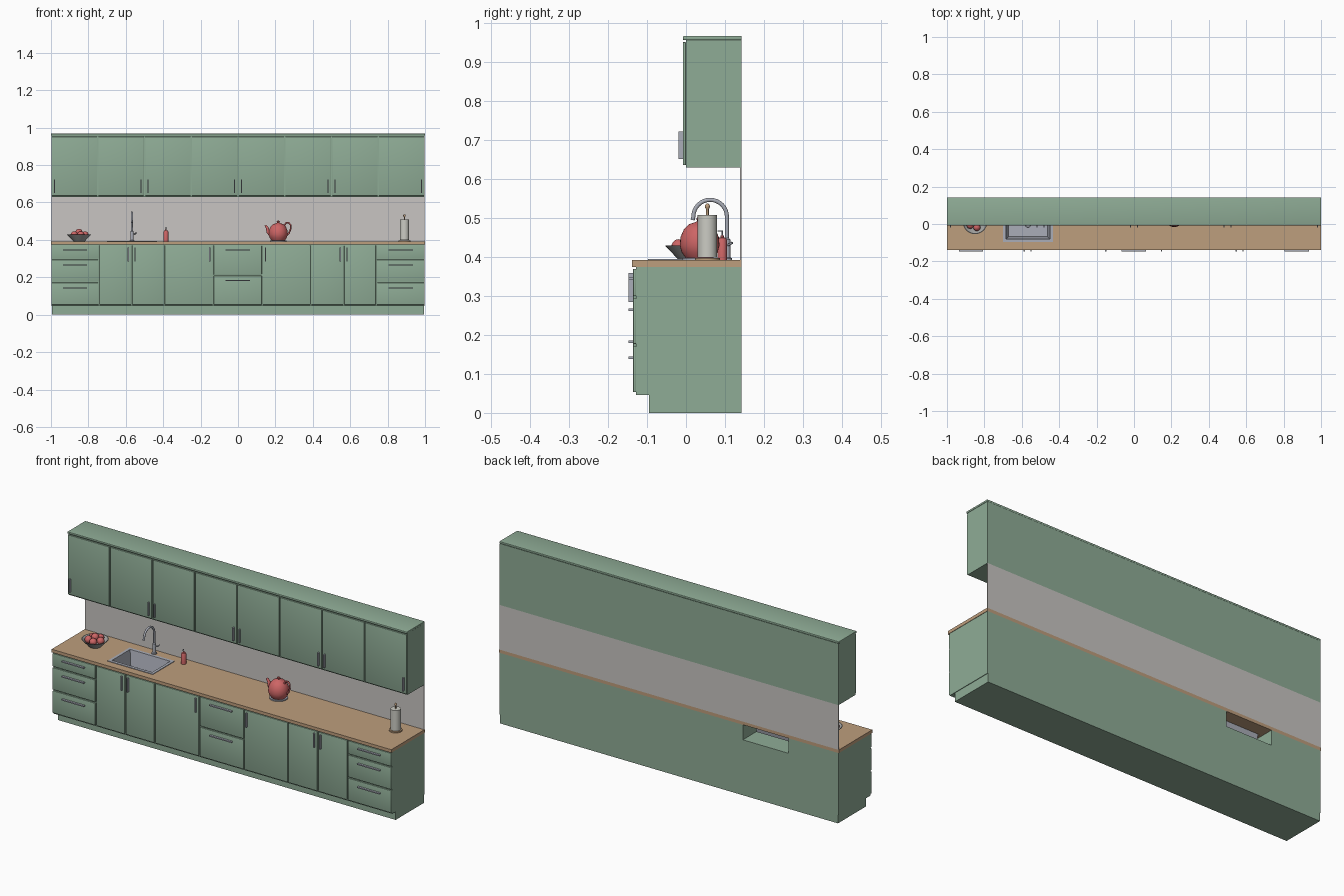
import bpy, bmesh, math
from mathutils import Vector

if "Cube" in bpy.data.objects:
    bpy.data.objects.remove(bpy.data.objects["Cube"])


def mat(name, rgb):
    m = bpy.data.materials.new(name)
    m.diffuse_color = (*rgb, 1)
    m.use_nodes = True
    m.node_tree.nodes["Principled BSDF"].inputs["Base Color"].default_value = m.diffuse_color
    return m


GREEN = mat("sage green", (0.275, 0.413, 0.305))
WOOD = mat("oak", (0.515, 0.342, 0.205))
WALL = mat("wall grey", (0.578, 0.558, 0.539))
STEEL = mat("steel", (0.40, 0.42, 0.48))
RED = mat("coral red", (0.61, 0.13, 0.13))
PAPER = mat("paper white", (0.60, 0.60, 0.55))
STONE = mat("bowl grey", (0.36, 0.36, 0.35))


def add(name, bm, material, smooth=False):
    bmesh.ops.recalc_face_normals(bm, faces=bm.faces)
    me = bpy.data.meshes.new(name)
    bm.to_mesh(me)
    bm.free()
    ob = bpy.data.objects.new(name, me)
    bpy.context.collection.objects.link(ob)
    me.materials.append(material)
    if smooth:
        shade(ob)
    return ob


def shade(ob):
    bpy.ops.object.select_all(action='DESELECT')
    bpy.context.view_layer.objects.active = ob
    ob.select_set(True)
    bpy.ops.object.shade_smooth_by_angle(angle=math.radians(40))


def box(name, x, y, z, material, bevel=0):
    bm = bmesh.new()
    bmesh.ops.create_cube(bm, size=1)
    for v in bm.verts:
        v.co = [lo + (c + 0.5) * (hi - lo) for c, (lo, hi) in zip(v.co, (x, y, z))]
    if bevel:
        bmesh.ops.bevel(bm, geom=bm.edges[:], offset=bevel, segments=3,
                        profile=0.5, affect='EDGES')
    return add(name, bm, material, bool(bevel))


def lathe(name, x, y, profile, material, steps=32):
    """Revolve (radius, z) points about a vertical axis."""
    bm = bmesh.new()
    vs = [bm.verts.new((x + r, y, z)) for r, z in profile]
    es = [bm.edges.new(p) for p in zip(vs, vs[1:])]
    bmesh.ops.spin(bm, geom=vs + es, cent=(x, y, 0), axis=(0, 0, 1),
                   angle=math.tau, steps=steps, use_duplicate=False)
    bmesh.ops.remove_doubles(bm, verts=bm.verts, dist=1e-5)
    return add(name, bm, material, True)


def tube(name, pts, radius, material, ends=(1, 1)):
    """Round tube along points, tapering from ends[0] to ends[1]."""
    cu = bpy.data.curves.new(name, 'CURVE')
    cu.dimensions = '3D'
    cu.bevel_depth, cu.bevel_resolution, cu.use_fill_caps = radius, 3, True
    sp = cu.splines.new('POLY')
    sp.points.add(len(pts) - 1)
    for i, p in enumerate(pts):
        t = i / (len(pts) - 1)
        sp.points[i].co = (*p, 1)
        sp.points[i].radius = ends[0] + (ends[1] - ends[0]) * t
    ob = bpy.data.objects.new(name, cu)
    bpy.context.collection.objects.link(ob)
    cu.materials.append(material)
    bpy.ops.object.select_all(action='DESELECT')
    bpy.context.view_layer.objects.active = ob
    ob.select_set(True)
    bpy.ops.object.convert(target='MESH')
    shade(bpy.context.object)


def cut(target, name, x, y, z):
    cutter = box(name, x, y, z, target.data.materials[0])
    cutter.hide_render = True
    cutter.display_type = 'WIRE'
    m = target.modifiers.new("opening", 'BOOLEAN')
    m.operation, m.solver, m.object = 'DIFFERENCE', 'EXACT', cutter


BACK = 0.143

# Carcasses, worktop, splashback, cornice
box("toe_kick", (-0.995, 0.995), (-0.095, BACK), (0, 0.046), GREEN)
base = box("base_carcass", (-0.998, 0.998), (-0.128, BACK), (0.046, 0.375), GREEN)
cut(base, "sink_recess_cutter", (-0.705, -0.435), (-0.1, 0.2), (0.295, 0.40))
top = box("worktop", (-1, 1), (-0.139, BACK), (0.375, 0.392), WOOD)
cut(top, "sink_hole_cutter", (-0.69, -0.445), (-0.085, 0.075), (0.36, 0.41))
box("splashback", (-0.998, 0.998), (0.139, BACK), (0.392, 0.63), WALL)
box("wall_carcass", (-0.998, 0.998), (0, BACK), (0.63, 0.957), GREEN)
box("cornice", (-1, 1), (-0.008, BACK), (0.957, 0.968), GREEN, 0.003)


def front(name, x, z, y):
    g = 0.003
    box(name, (x[0] + g, x[1] - g), (y - 0.008, y), (z[0] + g, z[1] - g), GREEN, 0.002)


def handle(x, z, y, w, h):
    box("handle", (x - w / 2, x + w / 2), (y - 0.019, y - 0.007),
        (z - h / 2, z + h / 2), STEEL)


# Wall doors: handles alternate left and right
for i in range(8):
    x0 = -1 + i * 0.25
    front("wall_door", (x0, x0 + 0.25), (0.633, 0.955), 0)
    handle(x0 + (0.018 if i % 2 == 0 else 0.232), 0.687, 0, 0.006, 0.07)

# Base units: doors (handle side) and drawer stacks (split heights)
xs = [-1, -0.743, -0.569, -0.395, -0.133, 0.13, 0.39, 0.565, 0.74, 1]
three, two = [0.05, 0.174, 0.297, 0.373], [0.05, 0.212, 0.373]
units = [three, 'R', 'L', 'R', two, 'L', 'R', 'L', three]
drawer_pulls = {4: [0.142, 0.265, 0.345], 3: [0.183, 0.345]}
for a, b, u in zip(xs, xs[1:], units):
    if isinstance(u, str):
        front("base_door", (a, b), (0.05, 0.373), -0.128)
        handle(a + 0.018 if u == 'L' else b - 0.018, 0.322, -0.128, 0.006, 0.075)
    else:
        for z0, z1, hz in zip(u, u[1:], drawer_pulls[len(u)]):
            front("drawer_front", (a, b), (z0, z1), -0.128)
            handle((a + b) / 2, hz, -0.128, 0.13, 0.006)

# Sink: rectangular loops from the underside, over the rim, to the floor
bm = bmesh.new()
loops = []
for hx, hy, z in [(0.108, 0.066, 0.312), (0.121, 0.079, 0.392), (0.133, 0.092, 0.392),
                  (0.133, 0.092, 0.395), (0.118, 0.076, 0.395), (0.105, 0.063, 0.316)]:
    loops.append([bm.verts.new((-0.567 + sx * hx, -0.005 + sy * hy, z))
                  for sx, sy in ((-1, -1), (1, -1), (1, 1), (-1, 1))])
for A, B in zip(loops, loops[1:]):
    for i in range(4):
        j = (i + 1) % 4
        bm.faces.new((A[i], A[j], B[j], B[i]))
bm.faces.new(loops[0])
bm.faces.new(loops[-1])
add("sink", bm, STEEL)
lathe("drain", -0.567, -0.005, [(0, 0.319), (0.012, 0.319), (0.014, 0.316)], STEEL, 20)

# Tap: body, gooseneck and lever
fx, fy = -0.567, 0.105
lathe("tap_body", fx, fy, [(0, 0.392), (0.013, 0.392), (0.013, 0.397), (0.009, 0.399),
                           (0.009, 0.445), (0.005, 0.449), (0, 0.449)], STEEL, 20)
arc = [(fx, 0.062 + 0.043 * math.cos(t), 0.504 + 0.043 * math.sin(t))
       for t in (math.pi * k / 16 for k in range(17))]
tube("tap_neck", [(fx, fy, 0.44)] + arc + [(fx, 0.017, 0.495)], 0.0055, STEEL)
tube("tap_lever", [(fx, fy, 0.43), (fx + 0.016, fy + 0.006, 0.432),
                   (fx + 0.022, fy + 0.014, 0.437)], 0.003, STEEL)

# Soap bottle with pump
sx, sy = -0.385, 0.093
lathe("soap_bottle", sx, sy, [(0, 0.392), (0.0125, 0.392), (0.0125, 0.444), (0.010, 0.449),
                              (0.004, 0.451), (0.004, 0.456), (0, 0.456)], RED, 20)
tube("soap_pump", [(sx, sy, 0.45), (sx, sy, 0.467), (sx, sy - 0.012, 0.467)], 0.002, STEEL)

# Fruit bowl with fruit
bx, by = -0.85, 0.012
lathe("fruit_bowl", bx, by, [(0, 0.392), (0.030, 0.392), (0.034, 0.396), (0.066, 0.430),
                             (0.063, 0.430), (0.031, 0.400), (0, 0.399)], STONE)
fruit = [(0.032 * math.cos(a), 0.032 * math.sin(a), 0.427)
         for a in (math.tau * k / 5 for k in range(5))] + [(0, 0, 0.440)]
for dx, dy, z in fruit:
    bm = bmesh.new()
    bmesh.ops.create_uvsphere(bm, u_segments=16, v_segments=10, radius=0.019)
    bmesh.ops.translate(bm, vec=Vector((bx + dx, by + dy, z)), verts=bm.verts)
    add("fruit", bm, RED, True)

# Teapot: stand, body with lid, spout and handle
tx, ty = 0.215, 0.035
lathe("teapot_stand", tx, ty, [(0, 0.392), (0.045, 0.392), (0.045, 0.398), (0, 0.398)], STEEL)
lathe("teapot_body", tx, ty, [(0, 0.398), (0.036, 0.398), (0.046, 0.412), (0.051, 0.430),
                              (0.049, 0.452), (0.040, 0.472), (0.028, 0.484), (0.010, 0.490),
                              (0.006, 0.493), (0.009, 0.498), (0.006, 0.502), (0, 0.503)], RED)
tube("teapot_spout", [(tx - 0.040, ty, 0.428), (tx - 0.054, ty, 0.443),
                      (tx - 0.059, ty, 0.465), (tx - 0.069, ty, 0.478)], 0.012, RED, (1, 0.45))
tube("teapot_handle", [(tx + 0.034, ty, 0.478), (tx + 0.042, ty, 0.491), (tx + 0.056, ty, 0.492),
                       (tx + 0.066, ty, 0.480), (tx + 0.066, ty, 0.458),
                       (tx + 0.058, ty, 0.437), (tx + 0.046, ty, 0.425)], 0.0045, RED)

# Paper towel roll on its stand
px, py = 0.89, 0.055
lathe("towel_stand", px, py, [(0, 0.392), (0.032, 0.392), (0.032, 0.398), (0, 0.398)], WOOD)
lathe("towel_roll", px, py, [(0, 0.399), (0.025, 0.399), (0.025, 0.508), (0, 0.508)], PAPER)
lathe("towel_post", px, py, [(0.0035, 0.507), (0.0035, 0.523), (0.0065, 0.528),
                             (0.0065, 0.532), (0.003, 0.537), (0, 0.537)], WOOD, 16)
